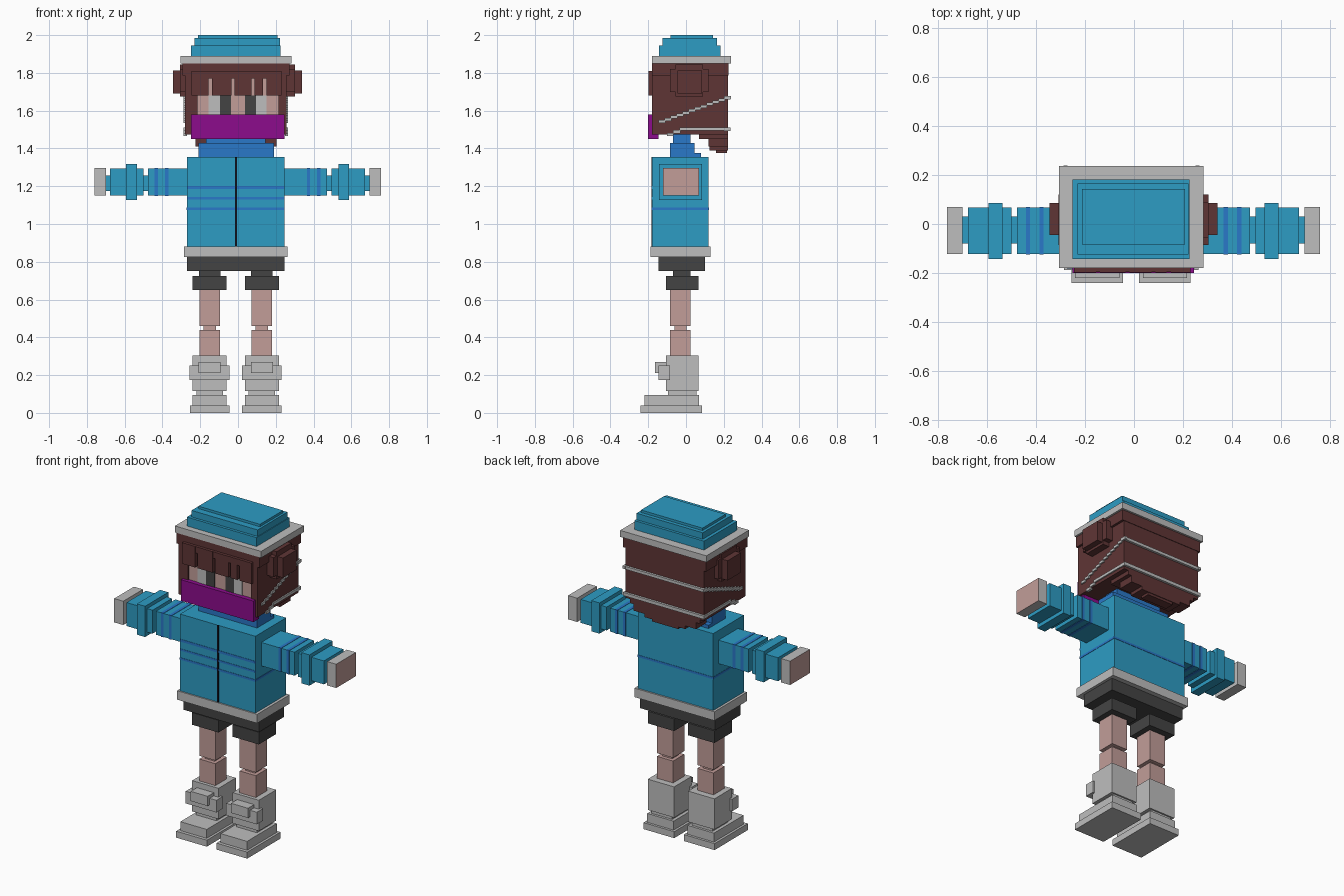
import bpy, bmesh

cube = bpy.data.objects.get("Cube")
if cube:
    bpy.data.objects.remove(cube, do_unlink=True)


def material(name, rgb):
    lin = [((v / 255 + 0.055) / 1.055) ** 2.4 if v > 10 else v / 255 / 12.92 for v in rgb]
    m = bpy.data.materials.new(name)
    m.use_nodes = True
    m.diffuse_color = (*lin, 1)
    bsdf = next(n for n in m.node_tree.nodes if n.type == 'BSDF_PRINCIPLED')
    bsdf.inputs["Base Color"].default_value = (*lin, 1)
    bsdf.inputs["Roughness"].default_value = 0.9
    return m


TEAL = material("teal_cloth", (45, 156, 196))
BLUE = material("blue_trim", (42, 120, 200))
GREY = material("light_grey", (190, 190, 190))
DARK = material("charcoal", (68, 68, 68))
SKIN = material("skin", (194, 157, 153))
HAIR = material("brown_hair", (95, 53, 53))
PURPLE = material("purple_cloth", (140, 12, 140))
BLACK = material("black_zip", (12, 16, 28))


def part(name, mats, boxes):
    """One object made of boxes (x0, x1, y0, y1, z0, z1[, material slot])."""
    bm = bmesh.new()
    for b in boxes:
        vs = bmesh.ops.create_cube(bm, size=1)["verts"]
        for v in vs:
            v.co = [(b[2*i] + b[2*i+1]) / 2 + v.co[i] * abs(b[2*i+1] - b[2*i]) for i in range(3)]
        if len(b) > 6:
            for f in {f for v in vs for f in v.link_faces}:
                f.material_index = b[6]
    me = bpy.data.meshes.new(name)
    bm.to_mesh(me)
    bm.free()
    for m in mats:
        me.materials.append(m)
    ob = bpy.data.objects.new(name, me)
    bpy.context.collection.objects.link(ob)
    return ob


def centred(c, w, *rest):
    return (c - w, c + w, *rest)


C = -0.012  # body centre line

# Jacket with hem, stripes and zip
part("jacket", [TEAL], [(-0.27, 0.245, -0.18, 0.12, 0.88, 1.355)])
part("jacket_hem", [GREY], [(-0.285, 0.262, -0.188, 0.13, 0.825, 0.88)])
part("jacket_stripes", [BLUE], [
    (-0.272, 0.247, -0.182, 0.122, 1.074, 1.087),
    (-0.27, 0.245, -0.182, -0.175, 1.13, 1.142),
    (-0.27, 0.245, -0.182, -0.175, 1.186, 1.201)])
part("jacket_zip", [BLACK], [(-0.015, -0.005, -0.183, -0.175, 0.88, 1.355)])

# Stepped collar and neck
part("collar", [BLUE], [
    (-0.21, 0.19, -0.085, 0.08, 1.355, 1.375),
    (-0.21, 0.19, -0.085, 0.045, 1.375, 1.43),
    (-0.17, 0.145, -0.07, 0.025, 1.43, 1.475)])

# Shorts
part("shorts", [DARK], [(-0.27, 0.245, -0.145, 0.10, 0.75, 0.825)])

for side, s in (("left", 1), ("right", -1)):
    # Leg: short cuff, thigh, knee, shin
    cx = C + s * 0.138
    part(side + "_short_leg", [DARK], [
        centred(cx, 0.09, -0.105, 0.065, 0.65, 0.725),
        centred(cx, 0.057, -0.07, 0.025, 0.72, 0.755)])
    part(side + "_leg", [SKIN], [
        centred(cx, 0.055, -0.085, 0.025, 0.46, 0.66),
        centred(cx, 0.033, -0.06, 0.003, 0.43, 0.47),
        centred(cx, 0.055, -0.085, 0.025, 0.29, 0.44)])
    # Boot: shaft, strap, buckle, ankle, foot, sole
    part(side + "_boot", [GREY], [
        centred(cx, 0.09, -0.105, 0.065, 0.115, 0.305),
        centred(cx - 0.001, 0.105, -0.145, -0.085, 0.175, 0.25),
        centred(cx, 0.058, -0.165, -0.10, 0.21, 0.27),
        centred(cx, 0.07, -0.095, 0.055, 0.09, 0.12),
        centred(cx, 0.09, -0.22, 0.07, 0.04, 0.095),
        centred(cx, 0.105, -0.24, 0.085, 0.0, 0.04)])

    # Arm: distances outward from the middle
    def out(a, b, *rest):
        return (*sorted((s * a - 0.002, s * b - 0.002)), *rest)
    part(side + "_sleeve", [TEAL], [
        out(0.24, 0.474, -0.122, 0.068, 1.15, 1.295),
        out(0.47, 0.50, -0.08, 0.03, 1.175, 1.258),
        out(0.497, 0.54, -0.122, 0.068, 1.15, 1.295),
        out(0.534, 0.59, -0.142, 0.085, 1.127, 1.317),
        out(0.585, 0.675, -0.122, 0.068, 1.15, 1.295),
        out(0.67, 0.70, -0.08, 0.03, 1.175, 1.258)])
    part(side + "_sleeve_stripes", [BLUE], [
        out(a, a + 0.018, -0.124, 0.07, 1.148, 1.297) for a in (0.366, 0.421)])
    hand = part(side + "_hand", [GREY, SKIN], [
        out(0.697, 0.759, -0.122, 0.07, 1.15, 1.297)])
    for f in hand.data.polygons:      # skin shows at the open end
        f.material_index = int(f.normal.x * s > 0.5)

    # Hair bun with stepped, rounded outline
    part(side + "_hair_bun", [HAIR], [
        out(0.22, 0.305, -0.085, 0.12, 1.70, 1.82),
        out(0.22, 0.305, -0.055, 0.09, 1.675, 1.845),
        out(0.22, 0.342, -0.045, 0.085, 1.69, 1.812)])

# Head of hair: skull, crown, side locks and fringe with slots
part("hair", [HAIR], [
    (-0.28, 0.258, -0.15, 0.222, 1.475, 1.85),
    (-0.295, 0.272, -0.18, 0.225, 1.785, 1.85),
    (-0.28, -0.215, -0.18, -0.14, 1.475, 1.80),
    (0.215, 0.258, -0.18, -0.14, 1.475, 1.80)])
slots = [(-0.155, -0.138), (-0.035, -0.018), (0.072, 0.088), (0.132, 0.15)]
edges = [-0.245] + [e for slot in slots for e in slot] + [0.23]
part("fringe", [HAIR],
     [(edges[i], edges[i + 1], -0.198, -0.145, 1.68, 1.81) for i in range(0, len(edges), 2)]
     + [(a, b, -0.196, -0.145, 1.77, 1.81) for a, b in slots])

# Hair tapering at the nape
part("nape_hair", [HAIR], [
    (-0.25, 0.228, 0.07, 0.222, 1.45, 1.49),
    (-0.225, 0.203, 0.12, 0.222, 1.41, 1.46),
    (-0.15, 0.128, 0.125, 0.222, 1.39, 1.42),
    (-0.10, 0.08, 0.16, 0.218, 1.375, 1.40)])

# Face with eyes
part("face", [SKIN], [(-0.217, 0.217, -0.172, -0.14, 1.48, 1.78)])
part("eye_whites", [GREY], [(-0.155, -0.095, -0.176, -0.17, 1.57, 1.68),
                            (0.095, 0.152, -0.176, -0.17, 1.57, 1.68)])
part("pupils", [DARK], [(-0.095, -0.037, -0.176, -0.17, 1.57, 1.68),
                        (0.037, 0.095, -0.176, -0.17, 1.57, 1.68)])
part("face_mask", [PURPLE], [(-0.25, 0.245, -0.20, -0.145, 1.45, 1.58)])

# Grey bands: stepped along both sides, level across the back
X0, X1 = -0.288, 0.266
bands = [(X0, X1, 0.20, 0.236, 1.658, 1.676), (X0, X1, 0.20, 0.236, 1.492, 1.512)]
for x0, x1 in ((X0, -0.27), (0.25, X1)):
    n = 12
    for i in range(n):
        y, z = -0.145 + 0.38 * i / n, 1.535 + 0.126 * i / (n - 1)
        bands.append((x0, x1, y, y + 0.38 / n + 0.004, z, z + 0.016))
    for y0, y1, z in ((-0.10, -0.065, 1.466), (-0.07, -0.03, 1.48), (-0.035, 0.236, 1.494)):
        bands.append((x0, x1, y0, y1, z, z + 0.017))
part("head_bands", [GREY], bands)

# Hat: brim and stepped crown
part("hat_brim", [GREY], [(-0.305, 0.284, -0.18, 0.237, 1.85, 1.89)])
part("hat_crown", [TEAL], [
    (-0.25, 0.226, -0.142, 0.182, 1.885, 1.945),
    (-0.23, 0.222, -0.125, 0.165, 1.94, 1.985),
    (-0.212, 0.208, -0.083, 0.142, 1.98, 2.0)])
